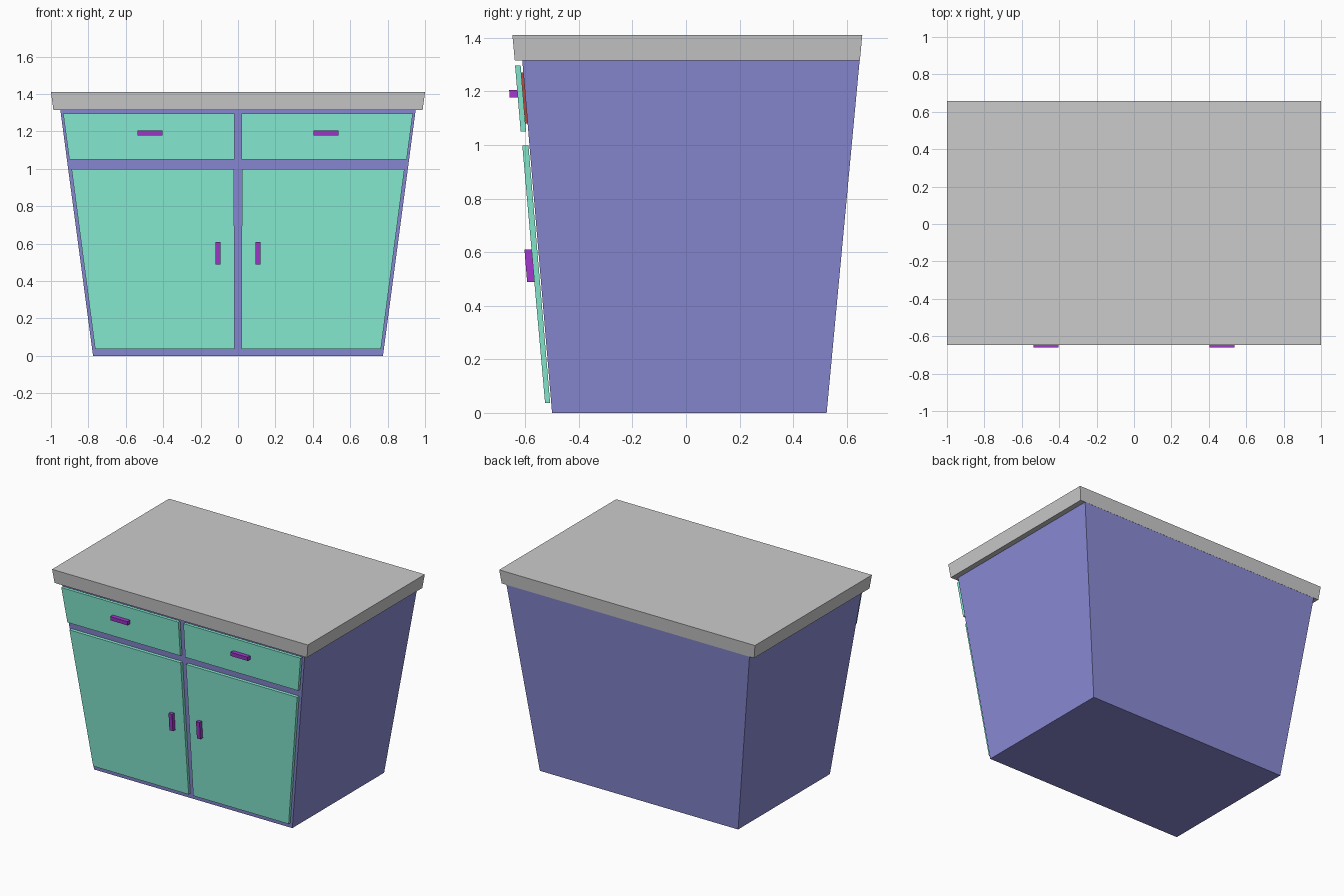
import bpy

if "Cube" in bpy.data.objects:
    bpy.data.objects.remove(bpy.data.objects["Cube"])


def material(name, rgb):
    m = bpy.data.materials.new(name)
    m.diffuse_color = (*rgb, 1)
    m.use_nodes = True
    m.node_tree.nodes["Principled BSDF"].inputs["Base Color"].default_value = m.diffuse_color
    return m


BLUE = material("blue_paint", (0.26, 0.26, 0.68))
GREEN = material("green_paint", (0.25, 0.88, 0.68))
PURPLE = material("purple_handle", (0.36, 0.04, 0.62))
RED = material("red_drawer", (0.5, 0.08, 0.06))


def frustum(name, low, high, mat=None):
    """Six-sided block; low and high are (x0, x1, y0, y1, z) rectangles."""
    verts = []
    for x0, x1, y0, y1, z in (low, high):
        verts += [(x0, y0, z), (x1, y0, z), (x1, y1, z), (x0, y1, z)]
    faces = [(3, 2, 1, 0), (4, 5, 6, 7)]
    faces += [(i, (i + 1) % 4, (i + 1) % 4 + 4, i + 4) for i in range(4)]
    me = bpy.data.meshes.new(name)
    me.from_pydata(verts, [], faces)
    ob = bpy.data.objects.new(name, me)
    bpy.context.collection.objects.link(ob)
    if mat:
        me.materials.append(mat)
    return ob


def mirrored(name, low, high, mat):
    """Right-hand part and its left-hand twin."""
    flip = lambda r: (-r[1], -r[0], *r[2:])
    frustum(name + "_right", low, high, mat)
    frustum(name + "_left", flip(low), flip(high), mat)


# Tapered carcass and overhanging worktop
frustum("cabinet_body", (-0.775, 0.775, -0.50, 0.525, 0),
        (-0.95, 0.95, -0.611, 0.648, 1.315), BLUE)
frustum("worktop", (-0.987, 0.987, -0.639, 0.649, 1.315),
        (-1.0, 1.0, -0.648, 0.658, 1.411))

# Leaning door and drawer fronts
mirrored("door", (0.018, 0.764, -0.526, -0.507, 0.036),
         (0.021, 0.89, -0.611, -0.588, 0.998), GREEN)
mirrored("drawer_front", (0.019, 0.902, -0.617, -0.597, 1.05),
         (0.02, 0.935, -0.638, -0.617, 1.296), GREEN)

# Drawer boxes behind the fronts
mirrored("drawer_box", (0.06, 0.86, -0.599, -0.2, 1.08),
         (0.06, 0.88, -0.616, -0.2, 1.27), RED)

# Handles
mirrored("door_handle", (0.094, 0.121, -0.593, -0.562, 0.488),
         (0.094, 0.121, -0.603, -0.572, 0.61), PURPLE)
mirrored("drawer_handle", (0.403, 0.537, -0.658, -0.62, 1.178),
         (0.403, 0.537, -0.66, -0.622, 1.205), PURPLE)
